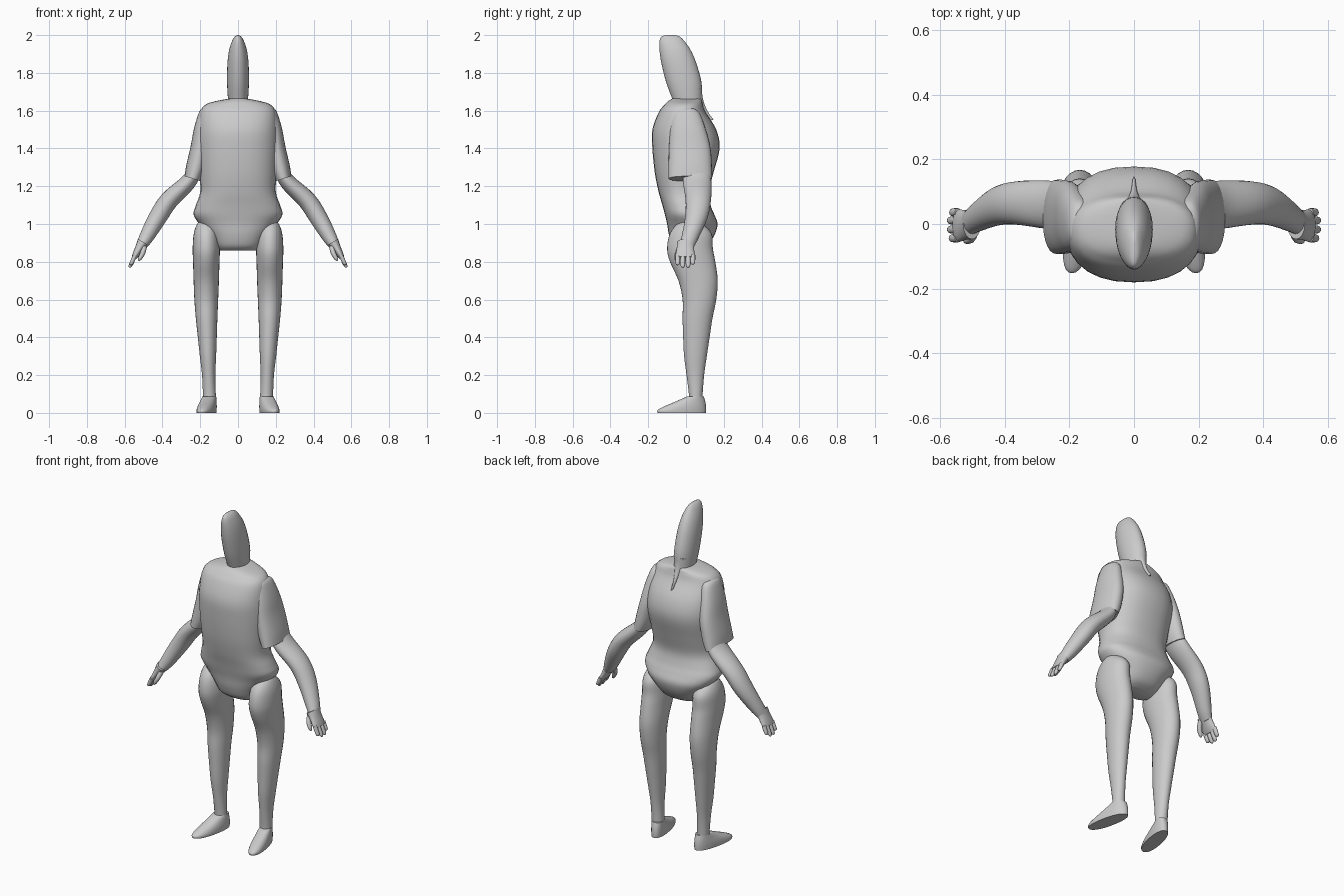
import bpy, math
from mathutils import Vector

grey = bpy.data.materials.new("plain_grey")
grey.diffuse_color = (0.6, 0.6, 0.6, 1)


def spline(p0, p1, p2, p3, t):
    return [0.5 * (2*b + (c-a)*t + (2*a - 5*b + 4*c - d)*t*t + (3*b - a - 3*c + d)*t**3)
            for a, b, c, d in zip(p0, p1, p2, p3)]


def loft(name, rings, mirror=False, steps=4, seg=28, power=1.0, shear=0.0):
    """Smooth skin through rings (x, y, z, half_width, half_depth)."""
    n, dense = len(rings), []
    for i in range(n - 1):
        q = [rings[max(i-1, 0)], rings[i], rings[i+1], rings[min(i+2, n-1)]]
        dense += [spline(*q, s / steps) for s in range(steps)]
    dense.append(rings[-1])
    verts, faces = [], []
    for i, (x, y, z, hw, hd) in enumerate(dense):
        a, b = dense[max(i-1, 0)], dense[min(i+1, len(dense)-1)]
        t = Vector((b[0]-a[0], 0, b[2]-a[2])).normalized()
        u = Vector((abs(t.z), 0, -t.x if t.z > 0 else t.x))
        for k in range(seg):
            c, s = math.cos(2*math.pi*k/seg), math.sin(2*math.pi*k/seg)
            c, s = math.copysign(abs(c)**power, c), math.copysign(abs(s)**power, s)
            v = Vector((x, y, z)) + u * (max(hw, .001) * c) + Vector((0, max(hd, .001) * s, 0))
            v.x -= shear * (v.y - 0.05)
            v.z = max(v.z, 0)
            verts.append(v)
    for i in range(len(dense) - 1):
        for k in range(seg):
            m = (k + 1) % seg
            faces.append((i*seg+k, i*seg+m, (i+1)*seg+m, (i+1)*seg+k))
    faces += [tuple(reversed(range(seg))), tuple(range(len(verts)-seg, len(verts)))]
    if rings[-1][2] < rings[0][2]:          # lofted downward: turn faces outward
        faces = [f[::-1] for f in faces]
    me = bpy.data.meshes.new(name)
    me.from_pydata(verts, [], faces)
    me.materials.append(grey)
    me.shade_smooth()
    me.set_sharp_from_angle(angle=math.radians(50))
    ob = bpy.data.objects.new(name, me)
    bpy.context.collection.objects.link(ob)
    if mirror:
        ob.modifiers.new("mirror", 'MIRROR')
    return ob


def stack(rows, x=0.0):
    """Rows (z, half_width, front_y, back_y) to loft rings."""
    return [(x, (f+b)/2, z, w, (b-f)/2) for z, w, f, b in rows]


# Torso with hips
loft("torso", stack([
    (.86, .095, -.04, .06), (.885, .12, -.07, .11), (.94, .155, -.09, .15), (1.0, .205, -.10, .167),
    (1.05, .235, -.112, .15), (1.10, .223, -.125, .13), (1.17, .2, -.145, .12),
    (1.27, .205, -.165, .145), (1.4, .215, -.178, .178), (1.5, .212, -.178, .16),
    (1.59, .2, -.145, .105), (1.63, .175, -.115, .09), (1.65, .12, -.095, .085),
    (1.665, .04, -.07, .08)]), power=.85)

# Head and the ridge running down its nape
loft("head", stack([
    (1.62, .048, -.06, .09), (1.66, .053, -.072, .085), (1.75, .058, -.105, .082),
    (1.85, .056, -.13, .055), (1.92, .047, -.14, .025), (1.97, .031, -.14, -.01),
    (1.993, .016, -.128, -.035), (2.0, .003, -.105, -.06)]))
loft("nape_ridge", stack([
    (1.55, .005, .11, .147), (1.6, .012, .06, .113), (1.66, .03, 0, .09), (1.72, .045, 0, .083)]))

# Sleeves
loft("sleeve", [
    (.165, -.01, 1.615, .02, .04), (.167, 0, 1.59, .038, .07), (.183, .01, 1.5, .05, .095),
    (.2, .02, 1.4, .052, .11), (.222, .022, 1.3, .053, .115), (.24, .022, 1.24, .045, .115)],
    mirror=True, power=.9)

# Bare arms
loft("arm", [
    (.225, .055, 1.28, .035, .07), (.27, .06, 1.215, .043, .075), (.365, .065, 1.125, .049, .067),
    (.425, .055, 1.035, .048, .06), (.485, .022, .93, .038, .046), (.515, .002, .88, .026, .04)],
    mirror=True)

# Hands
loft("palm", [
    (.502, .0, .905, .032, .047), (.52, -.003, .875, .024, .046), (.54, -.005, .84, .018, .05),
    (.55, -.005, .822, .014, .048)], mirror=True, seg=20)
for i, (y, length) in enumerate([(-.044, .8), (-.017, 1), (.011, 1), (.036, .75)]):
    loft(f"finger_{i+1}", [
        (.545, y, .835, .011, .013), (.545 + .015*length, y, .835 - .035*length, .011, .013),
        (.545 + .026*length, y, .835 - .058*length, .009, .011),
        (.545 + .029*length, y, .835 - .066*length, .003, .004)], mirror=True, seg=12)
loft("thumb", [
    (.495, -.02, .885, .014, .02), (.503, -.042, .85, .013, .016),
    (.518, -.05, .82, .011, .012), (.525, -.052, .805, .004, .005)], mirror=True, seg=12)

# Legs
leg = stack([
    (1.02, .015, 0, .04), (1.005, .045, -.04, .08), (.95, .066, -.085, .135), (.87, .072, -.10, .142),
    (.8, .07, -.085, .155), (.7, .067, -.04, .168), (.6, .063, -.018, .16), (.5, .057, -.018, .14),
    (.4, .05, -.015, .125), (.3, .043, -.01, .11), (.2, .035, .003, .096),
    (.1, .034, .015, .088), (.06, .034, .015, .088)])
leg = [(.168 if r[2] > .55 else .148 + .036 * r[2], *r[1:]) for r in leg]
loft("leg", leg, mirror=True)

# Feet, toes turned out
loft("foot", stack([
    (0, .044, -.15, .106), (.015, .045, -.15, .107), (.035, .044, -.115, .106),
    (.06, .04, -.055, .102), (.088, .035, .008, .094)], x=.152), mirror=True, shear=.2, power=.9)
